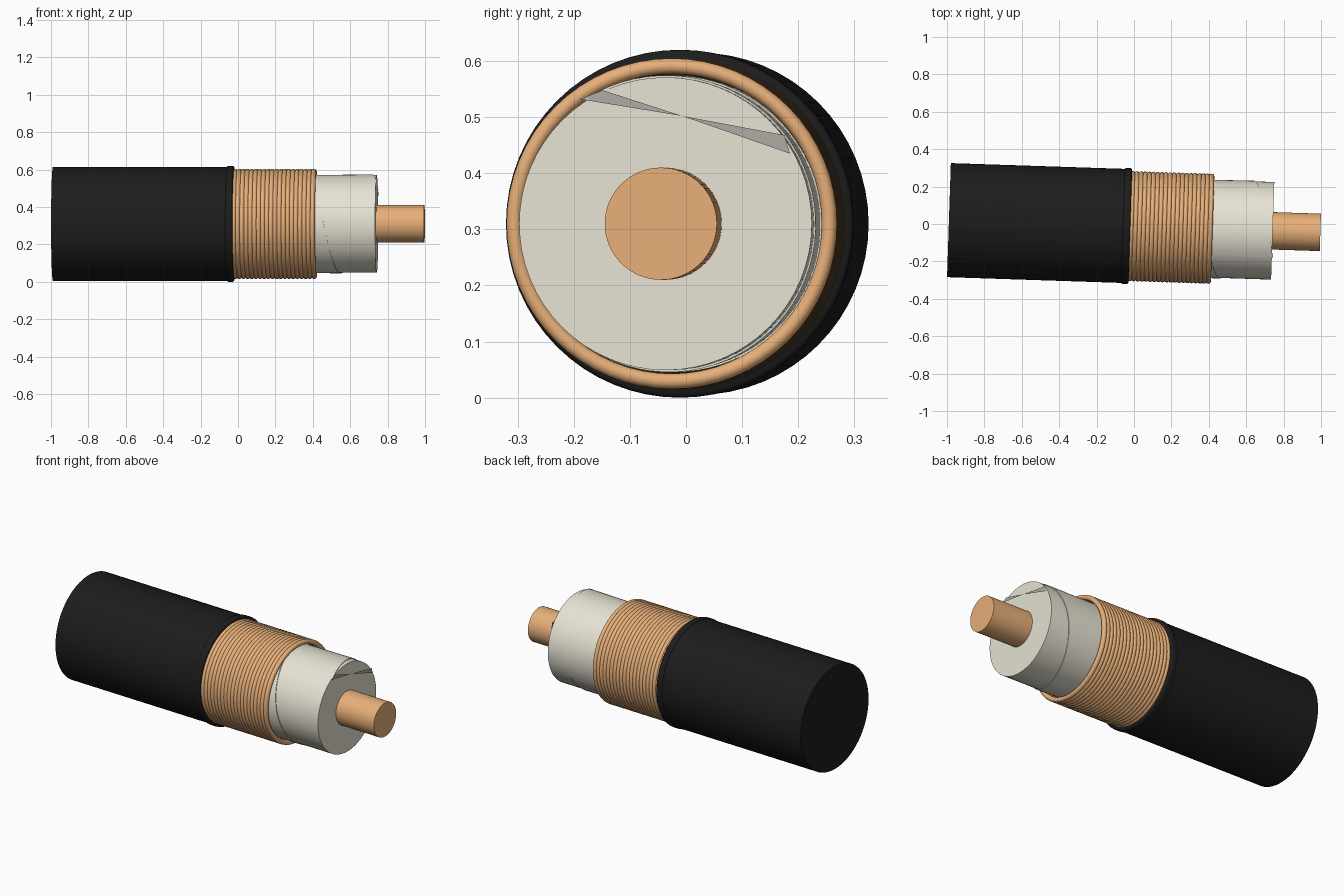
import bpy, bmesh, math
from mathutils import Matrix, Vector

if "Cube" in bpy.data.objects:
    bpy.data.objects.remove(bpy.data.objects["Cube"])

SEG = 64
# Cable axis runs along x, slightly yawed
POSE = Matrix.Translation((0, -0.012, 0.31)) @ Matrix.Rotation(-0.033, 4, 'Z')


def material(name, color):
    m = bpy.data.materials.new(name)
    m.diffuse_color = (*color, 1)
    m.use_nodes = True
    m.node_tree.nodes["Principled BSDF"].inputs["Base Color"].default_value = m.diffuse_color
    return m


BLACK = material("black_rubber", (0.012, 0.012, 0.012))
COPPER = material("copper", (0.80, 0.43, 0.19))
CREAM = material("cream_plastic", (0.80, 0.77, 0.66))
FOIL = material("foil_grey", (0.42, 0.41, 0.38))


def finish(name, bm, mat, angle=40, fix_normals=True):
    if fix_normals:
        bmesh.ops.recalc_face_normals(bm, faces=bm.faces)
    bm.transform(POSE)
    me = bpy.data.meshes.new(name)
    bm.to_mesh(me)
    bm.free()
    me.materials.append(mat)
    ob = bpy.data.objects.new(name, me)
    bpy.context.collection.objects.link(ob)
    bpy.ops.object.select_all(action='DESELECT')
    bpy.context.view_layer.objects.active = ob
    ob.select_set(True)
    bpy.ops.object.shade_smooth_by_angle(angle=math.radians(angle))
    return ob


def revolve(bm, profile, closed=False):
    """Revolve (x, radius) points about x; open profiles get end caps."""
    rings = [[bm.verts.new((x, r * math.cos(2 * math.pi * i / SEG),
                            r * math.sin(2 * math.pi * i / SEG)))
              for i in range(SEG)] for x, r in profile]
    pairs = list(zip(rings, rings[1:]))
    if closed:
        pairs.append((rings[-1], rings[0]))
    else:
        bm.faces.new(rings[0])
        bm.faces.new(rings[-1])
    for a, b in pairs:
        for i in range(SEG):
            j = (i + 1) % SEG
            bm.faces.new((a[i], a[j], b[j], b[i]))


def lathe(name, profile, mat):
    bm = bmesh.new()
    revolve(bm, profile)
    return finish(name, bm, mat)


# Outer sheath and its raised end collar
lathe("outer_sheath", [(-0.99, 0.305), (-0.04, 0.305)], BLACK)
lathe("sheath_collar", [(-0.06, 0.303), (-0.055, 0.309), (-0.05, 0.31),
                        (-0.03, 0.31), (-0.025, 0.309), (-0.02, 0.303)], BLACK)

# Copper shield: a stack of wound wire rings
RINGS, PITCH, WIRE = 20, 0.0222, 0.0138
bm = bmesh.new()
for k in range(RINGS):
    x0 = -0.015 + k * PITCH
    revolve(bm, [(x0 + WIRE * math.cos(a), 0.281 + WIRE * math.sin(a))
                 for a in (2 * math.pi * i / 12 for i in range(12))], closed=True)
finish("copper_shield", bm, COPPER, 60)

# Insulator and centre conductor
lathe("insulator", [(-0.03, 0.261), (0.742, 0.261)], CREAM)
lathe("centre_conductor", [(0.70, 0.10), (0.997, 0.10)], COPPER)


# Insulating tape wound in a helix, its leading edge slightly raised
def around(x, r, phi):
    """Angle runs front, bottom, back, top."""
    return Vector((x, -r * math.cos(phi), -r * math.sin(phi)))


bm = bmesh.new()
START, END, STEPS = -2.2 * math.pi, 1.68 * math.pi, 140
prev = None
for i in range(STEPS + 1):
    phi = START + (END - START) * i / STEPS
    edge = 0.467 + 0.335 * phi / (2 * math.pi)
    row = [bm.verts.new(around(edge - 0.33, 0.2615, phi)),
           bm.verts.new(around(edge, 0.2645, phi)),
           bm.verts.new(around(edge, 0.2600, phi))]
    if prev:
        for a in (0, 1):
            bm.faces.new((prev[a], row[a], row[a + 1], prev[a + 1]))
    prev = row
finish("insulator_wrap", bm, CREAM)

# Twisted loose end of the tape across the insulator face
bm = bmesh.new()
corners = [(-0.153, 0.222), (-0.112, 0.238), (0.03, 0.192),
           (0.222, 0.125), (0.212, 0.158)]
v = [bm.verts.new((0.748, y, z)) for y, z in corners]
bm.faces.new((v[0], v[2], v[1]))
bm.faces.new((v[2], v[3], v[4]))
finish("wrap_loose_end", bm, FOIL, fix_normals=False)
